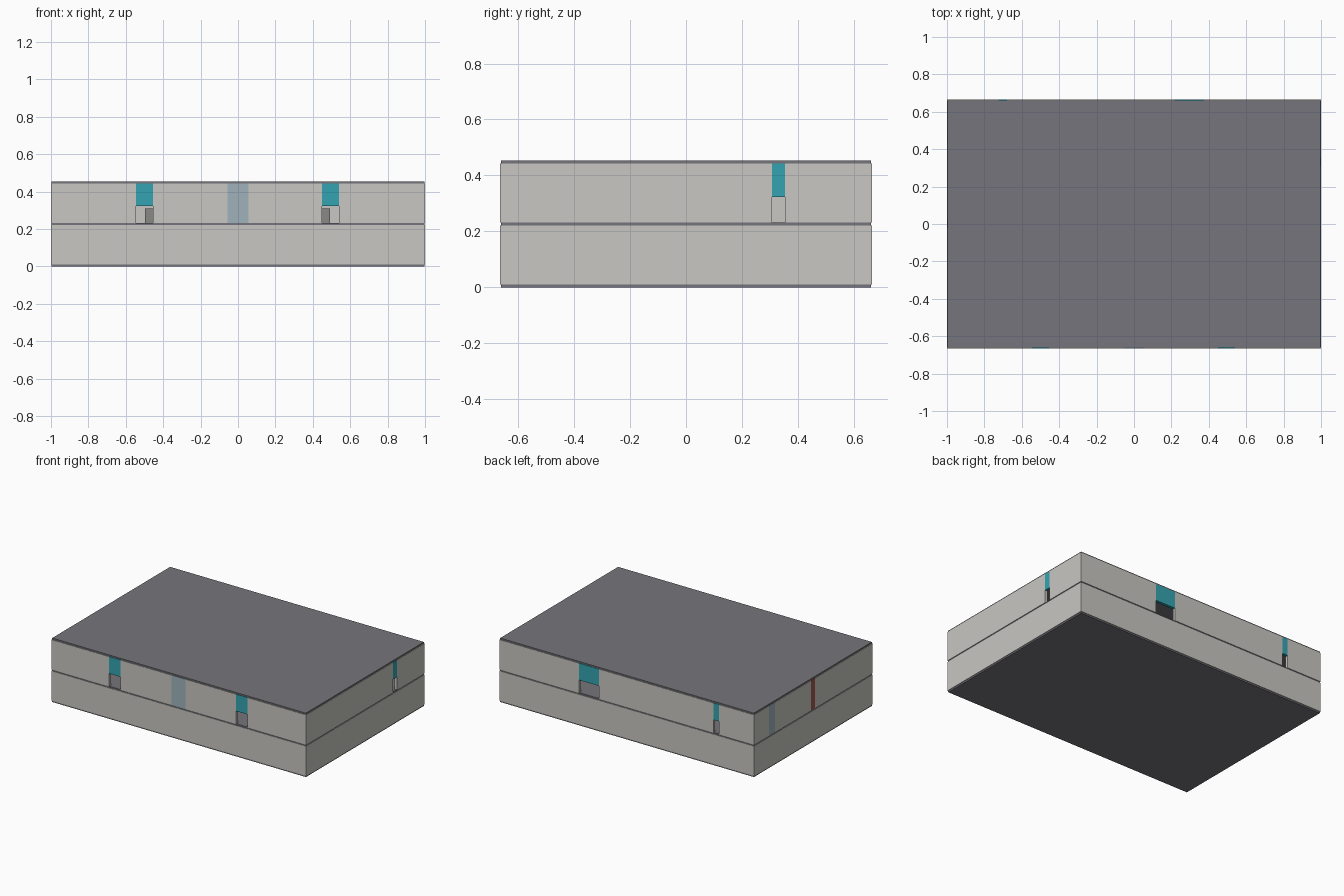
import bpy

if "Cube" in bpy.data.objects:
    bpy.data.objects.remove(bpy.data.objects["Cube"])

L, W = 1.0, 0.665          # half length, half width
SLAB, WALL, T = 0.0105, 0.211, 0.02
DOOR_H = 0.0915
FLOOR = 2 * SLAB + WALL    # upper floor level


def material(name, rgb):
    m = bpy.data.materials.new(name)
    m.diffuse_color = (*rgb, 1)
    m.use_nodes = True
    m.node_tree.nodes["Principled BSDF"].inputs["Base Color"].default_value = m.diffuse_color
    return m


M = {
    "wall": material("plaster", (0.58, 0.57, 0.54)),
    "slab": material("slab_grey", (0.18, 0.178, 0.2)),
    "lintel": material("teal", (0.035, 0.37, 0.44)),
    "window": material("pale_blue", (0.35, 0.45, 0.5)),
    "panel": material("brick_red", (0.36, 0.1, 0.07)),
    "block": material("dark_grey", (0.25, 0.25, 0.24)),
}


def box(name, lo, hi, mat):
    bpy.ops.mesh.primitive_cube_add(size=1, location=[(a + b) / 2 for a, b in zip(lo, hi)])
    o = bpy.context.object
    o.name = name
    o.scale = [b - a for a, b in zip(lo, hi)]
    bpy.ops.object.transform_apply(location=False, rotation=False, scale=True)
    o.data.materials.append(M[mat])


def wall(name, axis, sign, z0, openings=()):
    """One wall along axis, split into solid parts, doors, windows and panels."""
    end = L if axis == "x" else W - T
    outer = sign * (W if axis == "x" else L)
    c0, c1 = sorted((outer, outer - sign * T))

    def part(label, a, b, za, zb, mat):
        lo, hi = ((a, c0, za), (b, c1, zb)) if axis == "x" else ((c0, a, za), (c1, b, zb))
        box(f"{name}_{label}", lo, hi, mat)

    pos, top = -end, z0 + WALL
    for kind, a, b in openings:
        part("wall", pos, a, z0, top, "wall")
        if kind == "door":
            part("door_lintel", a, b, z0 + DOOR_H, top, "lintel")
        else:
            part(kind, a, b, z0, top, kind)
        pos = b
    part("wall", pos, end, z0, top, "wall")


# floor, middle and roof slabs, slightly inset from the walls
for i, name in enumerate(("ground_slab", "middle_slab", "roof_slab")):
    z = i * (SLAB + WALL)
    box(name, (-L + 0.004, -W + 0.004, z), (L - 0.004, W - 0.004, z + SLAB), "slab")

# plain lower storey
for name, axis, sign in (("front", "x", -1), ("back", "x", 1), ("left", "y", -1), ("right", "y", 1)):
    wall("lower_" + name, axis, sign, SLAB)

# upper storey with doorways, windows and a red panel
wall("upper_front", "x", -1, FLOOR,
     [("door", -0.545, -0.455), ("window", -0.056, 0.055), ("door", 0.45, 0.54)])
wall("upper_back", "x", 1, FLOOR, [("door", -0.725, -0.68), ("door", 0.217, 0.373)])
wall("upper_left", "y", -1, FLOOR, [("panel", -0.018, 0.027), ("window", 0.43, 0.5)])
wall("upper_right", "y", 1, FLOOR, [("door", 0.307, 0.353)])

# low dark block inside, glimpsed through the front doors
box("interior_block", (-0.498, -0.15, FLOOR), (0.493, 0.15, FLOOR + 0.077), "block")
